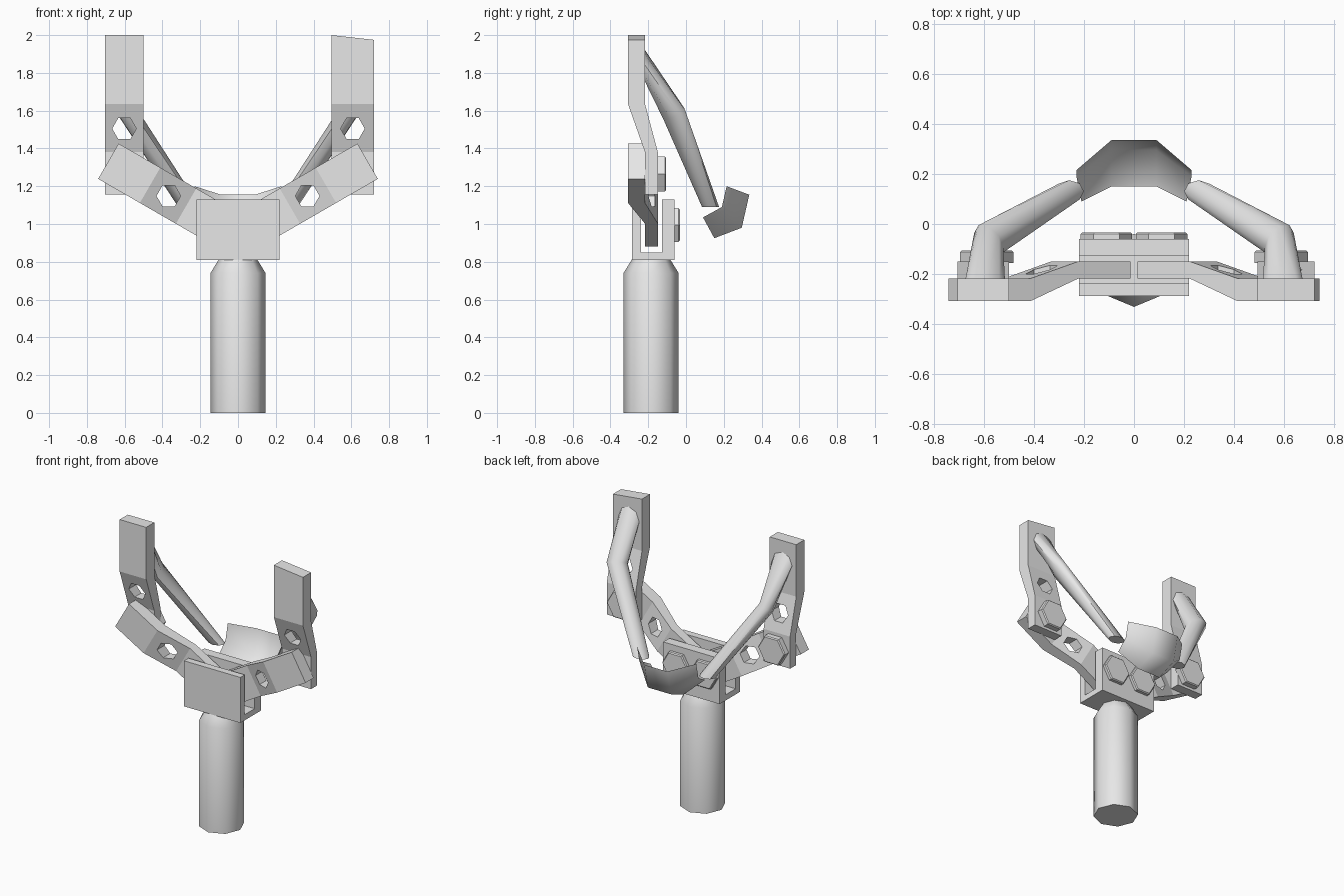
import bpy, bmesh
from math import cos, sin, pi, radians
from mathutils import Vector, Matrix

cube = bpy.data.objects.get("Cube")
if cube:
    bpy.data.objects.remove(cube, do_unlink=True)

grey = bpy.data.materials.new("light_grey")
grey.use_nodes = True
grey.diffuse_color = (0.8, 0.8, 0.8, 1)
grey.node_tree.nodes["Principled BSDF"].inputs["Base Color"].default_value = (0.8, 0.8, 0.8, 1)


def finish(name, bm, smooth=False, recalc=True):
    """Turn a bmesh into a named, coloured object."""
    if recalc:
        bmesh.ops.recalc_face_normals(bm, faces=bm.faces)
    mesh = bpy.data.meshes.new(name)
    bm.to_mesh(mesh)
    bm.free()
    mesh.materials.append(grey)
    obj = bpy.data.objects.new(name, mesh)
    bpy.context.collection.objects.link(obj)
    if smooth:
        bpy.ops.object.select_all(action='DESELECT')
        obj.select_set(True)
        bpy.context.view_layer.objects.active = obj
        bpy.ops.object.shade_smooth_by_angle(angle=radians(50))
    return obj


def loft(name, rings, sides, smooth=False):
    """Closed tube through rings given as (centre, axis a, axis b)."""
    bm = bmesh.new()
    loops = []
    for c, a, b in rings:
        c, a, b = Vector(c), Vector(a), Vector(b)
        angles = [2 * pi * i / sides for i in range(sides)]
        loops.append([bm.verts.new(c + a * cos(t) + b * sin(t)) for t in angles])
    for lo, hi in zip(loops, loops[1:]):
        for i in range(sides):
            j = (i + 1) % sides
            bm.faces.new((lo[i], lo[j], hi[j], hi[i]))
    bm.faces.new(loops[0])
    bm.faces.new(loops[-1])
    return finish(name, bm, smooth)


def extrude(name, outline, half_width):
    """Extrude a (y, z) outline along x."""
    bm = bmesh.new()
    face = bm.faces.new([bm.verts.new((-half_width, y, z)) for y, z in outline])
    new = bmesh.ops.extrude_face_region(bm, geom=[face])["geom"]
    verts = [v for v in new if isinstance(v, bmesh.types.BMVert)]
    bmesh.ops.translate(bm, verts=verts, vec=(2 * half_width, 0, 0))
    return finish(name, bm)


def hexagon(name, x, z, r, steps):
    """Hexagonal solid along y; steps are (y, scale)."""
    return loft(name, [((x, y, z), (r * k, 0, 0), (0, 0, r * k)) for y, k in steps], 6)


def link(name, stations, half_width, hole):
    """Cranked bar along z with a hexagonal hole in its sloping part."""
    outline = [(f, z) for z, f, b in stations] + [(b, z) for z, f, b in reversed(stations)]
    bar = extrude(name, outline, half_width)
    cutter = hexagon("hole_cutter", 0, hole, 0.064, [(-0.5, 1), (0.2, 1)])
    mod = bar.modifiers.new("hole", 'BOOLEAN')
    mod.operation = 'DIFFERENCE'
    mod.solver = 'EXACT'
    mod.object = cutter
    bpy.context.view_layer.update()
    result = bpy.data.meshes.new_from_object(bar.evaluated_get(bpy.context.evaluated_depsgraph_get()))
    bar.modifiers.clear()
    bar.data = result
    bpy.data.objects.remove(cutter, do_unlink=True)
    return bar


# Handle with tapered neck
loft("handle", [((0, -0.185, z), (r, 0, 0), (0, r, 0))
                for z, r in ((0, 0.146), (0.74, 0.146), (0.815, 0.1))], 8, True)

# Clamp block with a slot for the arms
extrude("clamp_block", [(-0.287, 0.81), (-0.06, 0.81), (-0.06, 1.13), (-0.128, 1.13),
                        (-0.128, 0.85), (-0.238, 0.85), (-0.238, 1.13), (-0.287, 1.13)], 0.219)

FRONT, BACK = (-0.307, -0.217), (-0.217, -0.149)
for side, s in (("left", 1), ("right", -1)):
    # Sloping lower arm
    arm = link(side + "_arm", [(0, *BACK), (0.24, *BACK), (0.46, *FRONT), (0.715, *FRONT)], 0.108, 0.347)
    arm.data.transform(Matrix.Translation((0.067 * s, 0, 0.975)) @ Matrix.Rotation(radians(60 * s), 4, 'Y'))

    # Upright post; the left one is wider with a slanting top
    half = 0.113 if s > 0 else 0.103
    post = link(side + "_post", [(1.155, *BACK), (1.38, *BACK), (1.635, *FRONT), (2, *FRONT)], half, 1.505)
    for v in post.data.vertices:
        if s > 0 and v.co.z > 1.95 and v.co.x > 0:
            v.co.z -= 0.025
        v.co.x += 0.607 if s > 0 else -0.602

    # Bolt heads
    hexagon(side + "_clamp_bolt", 0.11 * s, 0.995, 0.103, [(-0.065, 1), (-0.04, 1), (-0.033, 0.93)])
    hexagon(side + "_post_bolt", 0.588 * s, 1.265, 0.106, [(-0.155, 1), (-0.112, 1), (-0.105, 0.93)])

    # Elastic band, bent once between post and pouch
    loft(side + "_band", [
        ((0.595 * s, -0.23, 1.86), (0.08 * s, 0, 0), (0, 0, 0.08)),
        ((0.58 * s, -0.065, 1.585), (0.058 * s, 0.03, -0.005), (0, 0.055, 0.03)),
        ((0.258 * s, 0.13, 1.09), (0.058 * s, 0, 0), (0, 0.045, 0))], 8, True)

# Pouch: a cupped sheet, rows from top to bottom as (x, y, z) at end and middle
bm = bmesh.new()
rows = []
for end, mid in (((0.23, 0.215, 1.2), (0.09, 0.335, 1.155)),
                 ((0.23, 0.19, 1.09), (0.09, 0.295, 0.98)),
                 ((0.21, 0.09, 1.035), (0.09, 0.15, 0.925))):
    pts = [(-end[0], *end[1:]), (-mid[0], *mid[1:]), mid, end]
    rows.append([bm.verts.new(p) for p in pts])
for up, low in zip(rows, rows[1:]):
    for i in range(3):
        bm.faces.new((up[i], up[i + 1], low[i + 1], low[i]))
finish("pouch", bm, True, recalc=False)
